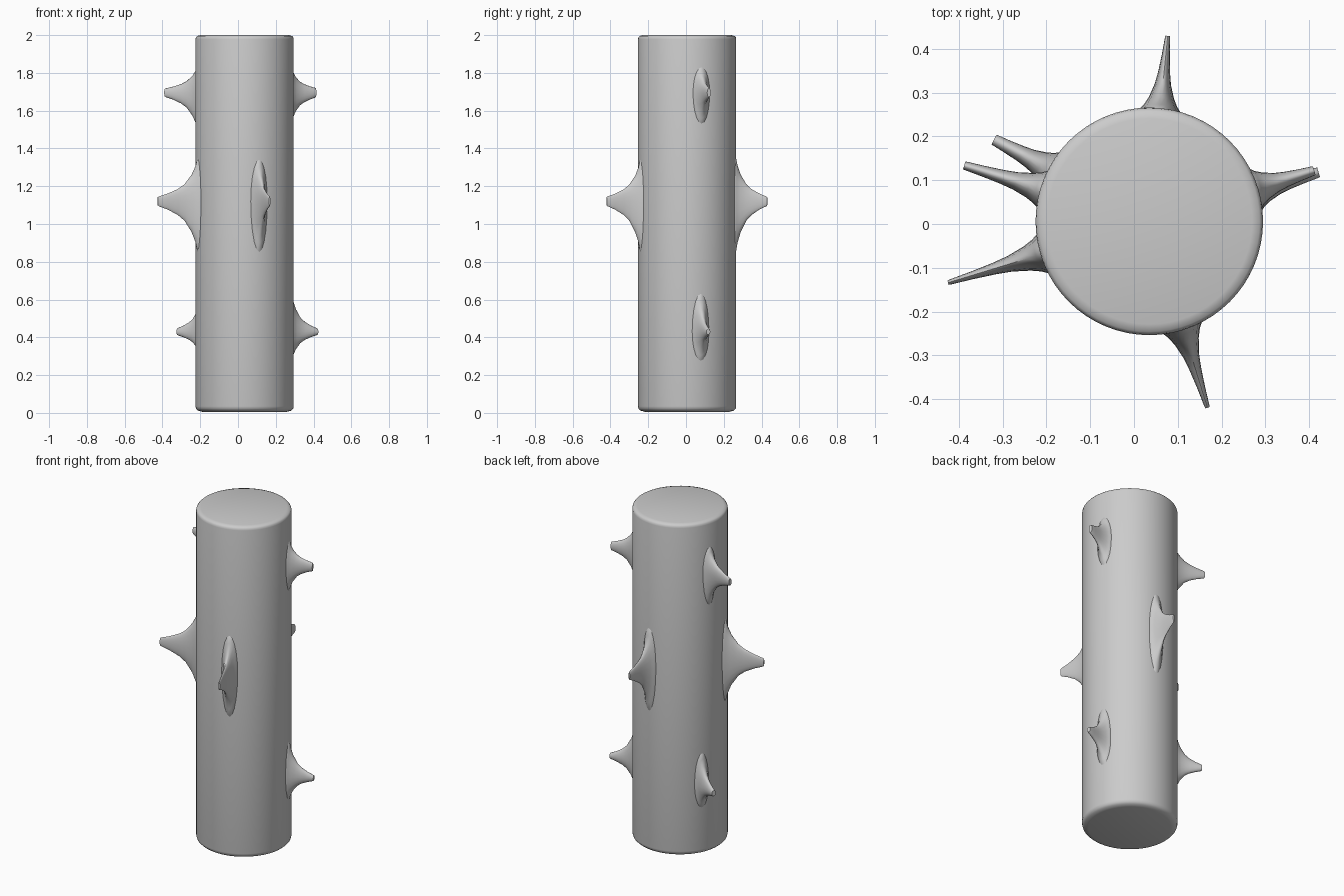
import bpy, bmesh, math
from mathutils import Vector

if "Cube" in bpy.data.objects:
    bpy.data.objects.remove(bpy.data.objects["Cube"])

CX, CY, R = 0.035, 0.006, 0.26


def loft(name, rings, angle=40):
    """Skin a stack of equal-length point rings and cap both ends."""
    bm = bmesh.new()
    loops = [[bm.verts.new(p) for p in ring] for ring in rings]
    n = len(loops[0])
    for a, b in zip(loops, loops[1:]):
        for i in range(n):
            j = (i + 1) % n
            bm.faces.new((a[i], a[j], b[j], b[i]))
    bm.faces.new(loops[0][::-1])
    bm.faces.new(loops[-1])
    bmesh.ops.recalc_face_normals(bm, faces=bm.faces)
    me = bpy.data.meshes.new(name)
    bm.to_mesh(me)
    bm.free()
    ob = bpy.data.objects.new(name, me)
    bpy.context.collection.objects.link(ob)
    bpy.ops.object.select_all(action='DESELECT')
    ob.select_set(True)
    bpy.context.view_layer.objects.active = ob
    bpy.ops.object.shade_smooth_by_angle(angle=math.radians(angle))
    return ob


# stem: upright cylinder with small rounded rims
profile = [(0.225, 0.006), (0.247, 0.012), (0.257, 0.022), (R, 0.035),
           (R, 1.978), (0.258, 1.988), (0.252, 1.995), (0.235, 2.0)]
N = 64
loft("stem", [[(CX + r * math.cos(math.tau * i / N),
                CY + r * math.sin(math.tau * i / N), z) for i in range(N)]
              for r, z in profile])

# flare of a thorn: distance fraction from the stem, remaining spread
FLARE = [(-0.08, 1.05), (0.0, 0.95), (0.05, 0.76), (0.15, 0.54), (0.33, 0.3),
         (0.5, 0.18), (0.75, 0.07), (0.97, 0.0), (1.0, -0.02)]


def thorn(name, tip, up, down, tip_w=0.006, base_w=0.048, tip_h=0.026):
    tip = Vector(tip)
    axis = Vector((CX, CY, tip.z))
    out = (tip - axis).normalized()
    side = Vector((-out.y, out.x, 0))
    length = (tip - axis).length - R
    rings = []
    for t, k in FLARE:
        w = tip_w + (base_w - tip_w) * k
        ring = []
        for i in range(20):
            a = math.tau * i / 20
            c, s = math.cos(a), math.sin(a)
            h = tip_h + ((up if s > 0 else down) - tip_h) * k
            d = R + length * t
            # wide base rings follow the curve of the stem
            d -= (R - math.sqrt(R * R - (w * c) ** 2)) * max(0, 1 - t * 3)
            ring.append(axis + out * d + side * w * c + Vector((0, 0, h * s)))
        rings.append(ring)
    loft(name, rings, 50)


thorn("thorn_back", (0.077, 0.43, 1.12), 0.24, 0.28)
thorn("thorn_front", (0.168, -0.42, 1.12), 0.23, 0.28)
thorn("thorn_left_middle", (-0.425, -0.134, 1.12), 0.24, 0.28)
thorn("thorn_right_upper", (0.412, 0.122, 1.695), 0.14, 0.17, 0.011)
thorn("thorn_right_lower", (0.422, 0.118, 0.43), 0.21, 0.16, 0.012, 0.048, 0.018)
thorn("thorn_left_upper", (-0.388, 0.134, 1.695), 0.15, 0.21, 0.010, 0.045, 0.023)
thorn("thorn_left_lower", (-0.32, 0.193, 0.43), 0.19, 0.15, 0.013, 0.045, 0.02)
